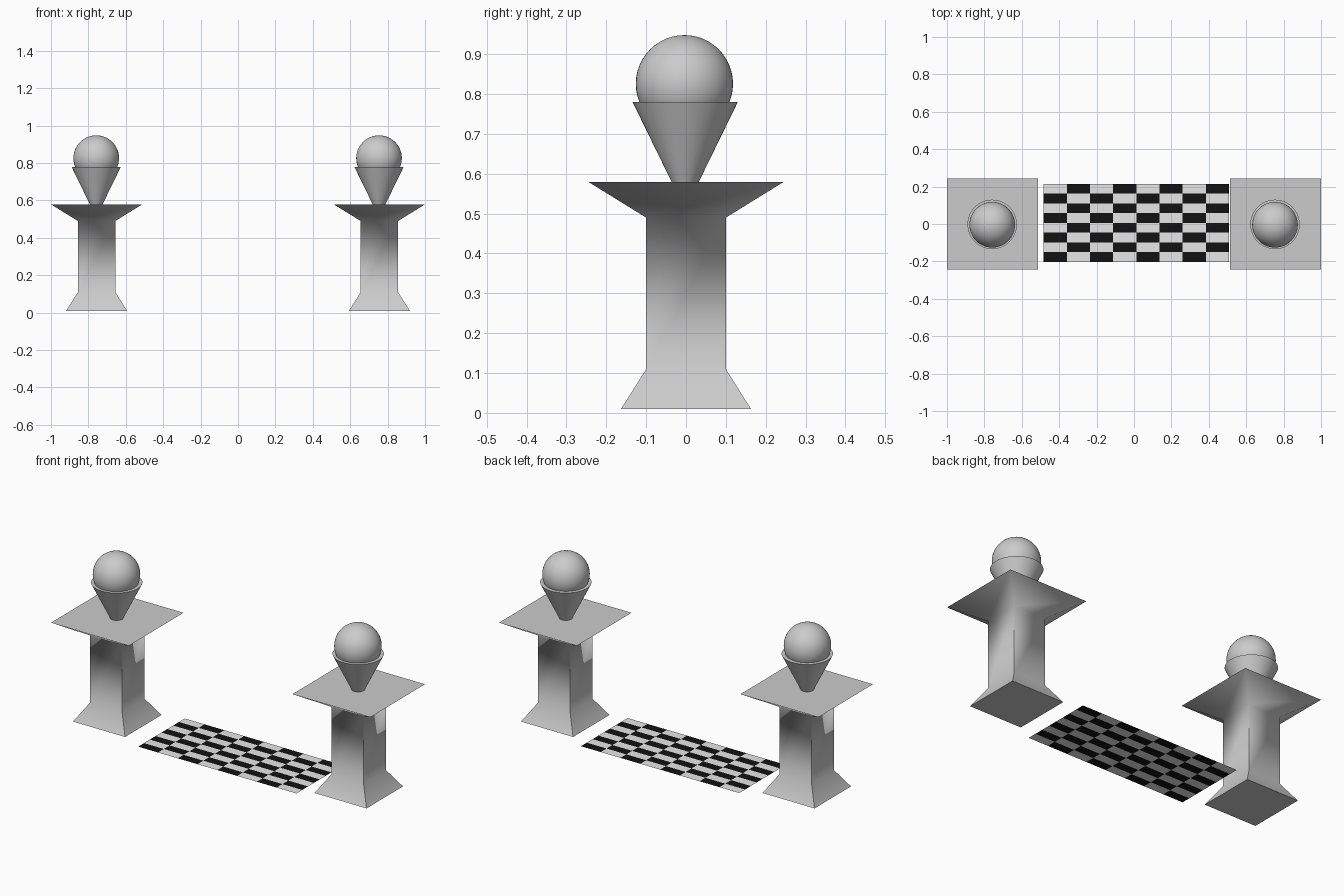
import bpy, bmesh
from mathutils import Matrix
from math import radians

if "Cube" in bpy.data.objects:
    bpy.data.objects.remove(bpy.data.objects["Cube"])


def material(name, rgb):
    m = bpy.data.materials.new(name)
    m.diffuse_color = (*rgb, 1)
    m.use_nodes = True
    m.node_tree.nodes["Principled BSDF"].inputs["Base Color"].default_value = m.diffuse_color
    return m


GREY = material("stone_grey", (0.6, 0.6, 0.6))
WHITE = material("tile_white", (1.0, 1.0, 1.0))
BLACK = material("tile_black", (0.006, 0.006, 0.006))


def finish(name, bm, mats, smooth=None):
    me = bpy.data.meshes.new(name)
    bm.to_mesh(me)
    bm.free()
    ob = bpy.data.objects.new(name, me)
    bpy.context.collection.objects.link(ob)
    for m in mats:
        me.materials.append(m)
    if smooth:
        bpy.ops.object.select_all(action='DESELECT')
        ob.select_set(True)
        bpy.context.view_layer.objects.active = ob
        bpy.ops.object.shade_smooth_by_angle(angle=radians(smooth))
    return ob


def pillar(name, x):
    # Square column with flared foot and flared top, lofted through (z, half width)
    bm = bmesh.new()
    rings = []
    for z, h in ((0.01, 0.163), (0.11, 0.1), (0.49, 0.1), (0.579, 0.244)):
        rings.append([bm.verts.new((x + sx * h, sy * h, z))
                      for sx, sy in ((-1, -1), (1, -1), (1, 1), (-1, 1))])
    for a, b in zip(rings, rings[1:]):
        for i in range(4):
            j = (i + 1) % 4
            bm.faces.new((a[i], a[j], b[j], b[i]))
    bm.faces.new(rings[0][::-1])
    bm.faces.new(rings[-1])
    finish(name, bm, [GREY], 62)


def cup(name, x):
    # Upturned cone whose point sinks into the pillar top
    bm = bmesh.new()
    bmesh.ops.create_cone(bm, cap_ends=True, segments=48, radius1=0.005, radius2=0.132,
                          depth=0.26, matrix=Matrix.Translation((x, -0.002, 0.65)))
    finish(name, bm, [GREY], 40)


def ball(name, x):
    bm = bmesh.new()
    bmesh.ops.create_uvsphere(bm, u_segments=48, v_segments=24, radius=0.122,
                              matrix=Matrix.Translation((x, -0.004, 0.826)))
    finish(name, bm, [GREY], 60)


for side, s in (("left", -1), ("right", 1)):
    pillar(side + "_pillar", s * 0.756)
    cup(side + "_cup", s * 0.756 - 0.002)
    ball(side + "_ball", s * 0.756 - 0.002)

# Flat chequered mat on the ground, 8 x 8 tiles
N = 8
X0, X1, Y0, Y1 = -0.483, 0.508, -0.203, 0.214
bm = bmesh.new()
grid = [[bm.verts.new((X0 + (X1 - X0) * c / N, Y1 + (Y0 - Y1) * r / N, 0))
         for c in range(N + 1)] for r in range(N + 1)]
for r in range(N):
    for c in range(N):
        f = bm.faces.new((grid[r + 1][c], grid[r + 1][c + 1], grid[r][c + 1], grid[r][c]))
        f.material_index = (r + c) % 2
finish("chequered_mat", bm, [WHITE, BLACK])
